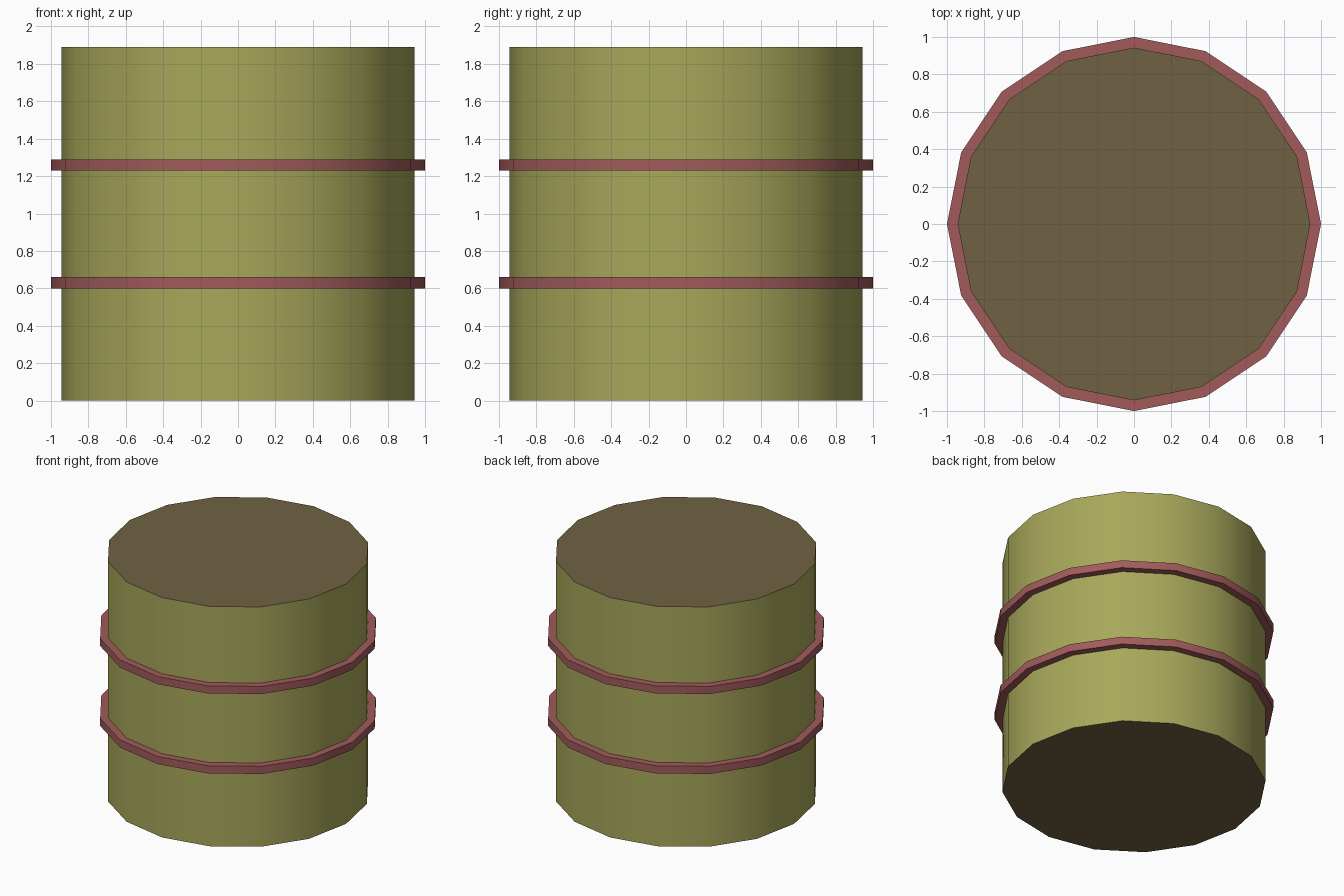
import bpy, bmesh, math

if "Cube" in bpy.data.objects:
    bpy.data.objects.remove(bpy.data.objects["Cube"])

SIDES = 16
R_BODY, R_HOOP, HEIGHT = 0.943, 1.0, 1.89


def material(name, rgb):
    m = bpy.data.materials.new(name)
    m.diffuse_color = (*rgb, 1)
    m.use_nodes = True
    m.node_tree.nodes["Principled BSDF"].inputs["Base Color"].default_value = m.diffuse_color
    return m


def finish(name, bm, mats):
    bmesh.ops.recalc_face_normals(bm, faces=bm.faces)
    mesh = bpy.data.meshes.new(name)
    bm.to_mesh(mesh)
    bm.free()
    for m in mats:
        mesh.materials.append(m)
    ob = bpy.data.objects.new(name, mesh)
    bpy.context.collection.objects.link(ob)
    bpy.ops.object.select_all(action='DESELECT')
    ob.select_set(True)
    bpy.context.view_layer.objects.active = ob
    bpy.ops.object.shade_smooth_by_angle(angle=math.radians(35))
    return ob


def ring(bm, r, z):
    return [bm.verts.new((r * math.cos(math.tau * i / SIDES),
                          r * math.sin(math.tau * i / SIDES), z))
            for i in range(SIDES)]


def bridge(bm, a, b):
    for i in range(SIDES):
        j = (i + 1) % SIDES
        bm.faces.new((a[i], a[j], b[j], b[i]))


olive = material("olive_paint", (0.39, 0.39, 0.105))
brown = material("brown_lid", (0.16, 0.12, 0.056))
red = material("red_hoop", (0.36, 0.105, 0.105))

# Drum body with brown lid and base
bm = bmesh.new()
bottom, top = ring(bm, R_BODY, 0), ring(bm, R_BODY, HEIGHT)
bridge(bm, bottom, top)
for loop in (bottom, top):
    bm.faces.new(loop).material_index = 1
finish("drum_body", bm, [olive, brown])

# Two hoops, one third and two thirds of the way up
for name, z in (("lower_hoop", HEIGHT / 3), ("upper_hoop", HEIGHT * 2 / 3)):
    bm = bmesh.new()
    section = [(R_BODY - 0.01, z - 0.03), (R_HOOP, z - 0.03),
               (R_HOOP, z + 0.03), (R_BODY - 0.01, z + 0.03)]
    loops = [ring(bm, r, h) for r, h in section]
    for k in range(4):
        bridge(bm, loops[k], loops[(k + 1) % 4])
    finish(name, bm, [red])
